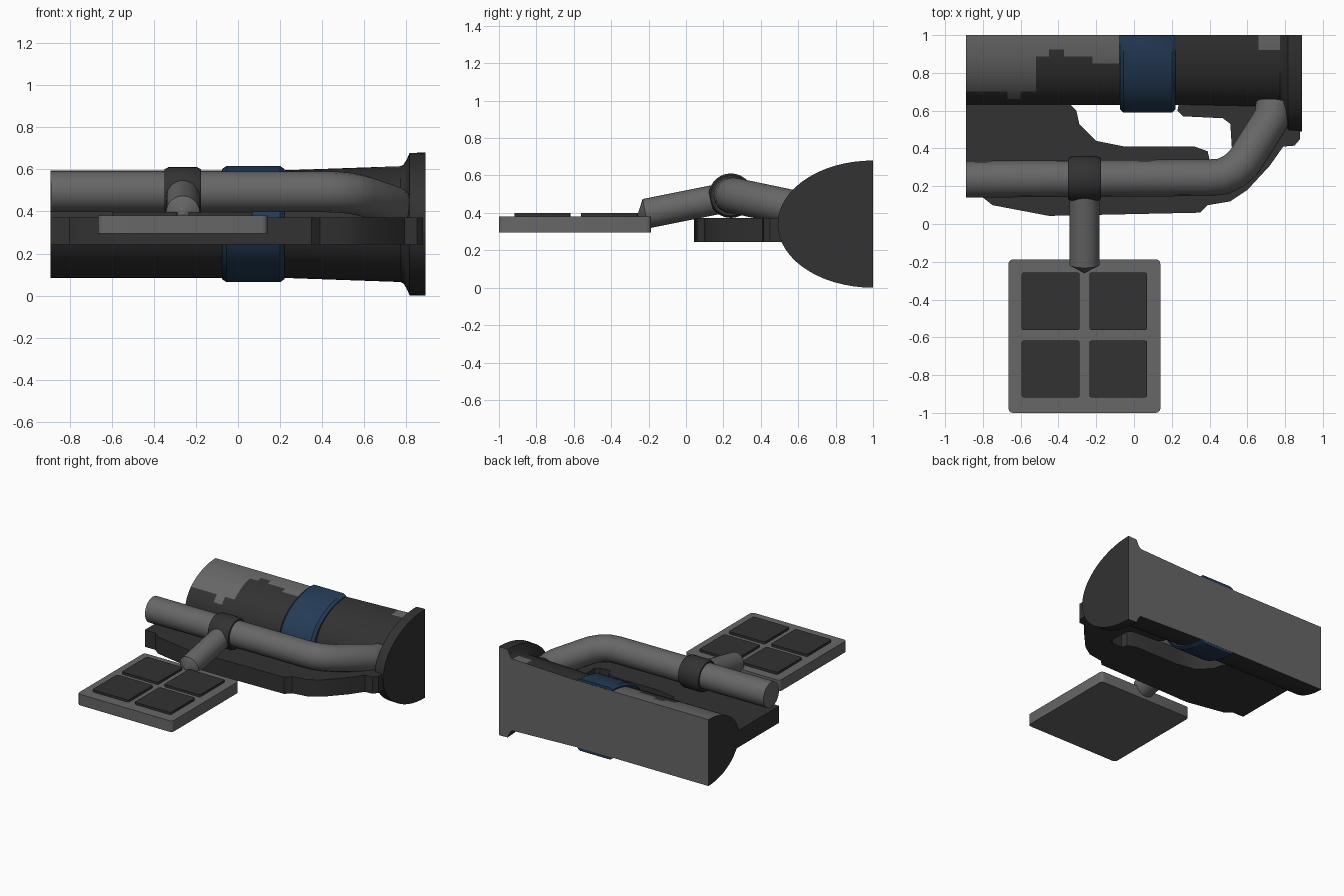
import bpy, bmesh, math
from mathutils import Vector

if "Cube" in bpy.data.objects:
    bpy.data.objects.remove(bpy.data.objects["Cube"])


def material(name, rgb):
    m = bpy.data.materials.new(name)
    m.diffuse_color = (*rgb, 1)
    m.use_nodes = True
    m.node_tree.nodes["Principled BSDF"].inputs["Base Color"].default_value = m.diffuse_color
    return m


GREY = material("mid grey", (0.135, 0.135, 0.135))
DARK = material("dark grey", (0.032, 0.032, 0.032))
BLUE = material("navy blue", (0.018, 0.045, 0.095))


def finish(name, bm, mats, smooth=True):
    bmesh.ops.recalc_face_normals(bm, faces=bm.faces)
    me = bpy.data.meshes.new(name)
    bm.to_mesh(me)
    bm.free()
    ob = bpy.data.objects.new(name, me)
    bpy.context.collection.objects.link(ob)
    for m in mats:
        me.materials.append(m)
    if smooth:
        bpy.ops.object.select_all(action='DESELECT')
        ob.select_set(True)
        bpy.context.view_layer.objects.active = ob
        bpy.ops.object.shade_smooth_by_angle(angle=math.radians(35))
    return ob


def half_round(name, rings, mats, back=1.0, rule=None, n=30):
    """Half-elliptic sections (x, depth, half height) lofted along x, flat at the back."""
    bm = bmesh.new()
    rows = []
    for x, ry, rz in rings:
        rows.append([bm.verts.new((x, back - ry * math.sin(math.pi * i / n),
                                   0.34 + rz * math.cos(math.pi * i / n)))
                     for i in range(n + 1)])
    for a, b in zip(rows, rows[1:]):
        xm = (a[0].co.x + b[0].co.x) / 2
        for i in range(n):
            f = bm.faces.new((a[i], a[i + 1], b[i + 1], b[i]))
            if rule:
                f.material_index = rule(xm, (i + 0.5) * 180 / n)
        bm.faces.new((a[0], b[0], b[n], a[n])).material_index = 1 if rule else 0
    bm.faces.new(rows[0])
    bm.faces.new(rows[-1])
    return finish(name, bm, mats)


# Stepped grey patches: (x start, x end, degrees down from the top edge)
PATCHES = [(-0.89, -0.67, 54), (-0.67, -0.60, 66), (-0.60, -0.52, 54), (-0.52, -0.45, 18),
           (-0.45, -0.37, 12), (-0.37, -0.22, 18), (-0.22, -0.08, 24), (0.66, 0.78, 12)]


def patch_rule(x, deg):
    return int(any(a < x < b and deg < d for a, b, d in PATCHES))


# Half-cylinder body
xs = [-0.89, -0.67, -0.60, -0.52, -0.45, -0.37, -0.22, -0.08, 0.2, 0.45, 0.66, 0.78]
half_round("body", [(x, 0.37 + 0.02 * max(0, x - 0.2), 0.255 + 0.035 * max(0, x - 0.2))
                    for x in xs], [DARK, GREY], rule=patch_rule)

# Flared end flange
half_round("end_flange", [(0.77, 0.38, 0.273), (0.787, 0.395, 0.283), (0.803, 0.45, 0.31),
                          (0.815, 0.505, 0.338), (0.89, 0.51, 0.34)],
           [DARK, GREY], rule=lambda x, d: 0)

# Blue band with chamfered edges
half_round("band", [(-0.075, 0.365, 0.25), (-0.075, 0.39, 0.262), (-0.055, 0.41, 0.276),
                    (0.2, 0.41, 0.276), (0.22, 0.39, 0.262), (0.22, 0.365, 0.25)],
           [BLUE], back=0.999)

# Support plate with an open notch behind the rail
outline = [(-0.89, 0.14), (-0.8, 0.14), (-0.75, 0.1), (-0.45, 0.043), (0.35, 0.06), (0.39, 0.1),
           (0.51, 0.12), (0.6, 0.18), (0.72, 0.31), (0.79, 0.41), (0.85, 0.415), (0.88, 0.45),
           (0.88, 0.7), (0.25, 0.7), (0.23, 0.6), (0.26, 0.57), (0.47, 0.56), (0.51, 0.53),
           (0.52, 0.37), (0.49, 0.345), (0.4, 0.34), (0.39, 0.385), (0.32, 0.41), (-0.05, 0.41),
           (-0.2, 0.44), (-0.29, 0.53), (-0.305, 0.6), (-0.34, 0.635), (-0.34, 0.7), (-0.89, 0.7)]


def slab(name, pts, z0, z1, mat):
    bm = bmesh.new()
    f = bm.faces.new([bm.verts.new((x, y, z0)) for x, y in pts])
    ext = bmesh.ops.extrude_face_region(bm, geom=[f], use_keep_orig=True)
    bmesh.ops.translate(bm, vec=(0, 0, z1 - z0),
                        verts=[v for v in ext["geom"] if isinstance(v, bmesh.types.BMVert)])
    return finish(name, bm, [mat])


slab("support_plate", outline, 0.243, 0.372, DARK)


def rounded_box(name, x0, x1, y0, y1, z0, z1, r, mat):
    pts = []
    for k, (cx, cy) in enumerate([(x1 - r, y1 - r), (x0 + r, y1 - r),
                                  (x0 + r, y0 + r), (x1 - r, y0 + r)]):
        for j in range(4):
            t = math.pi / 2 * (k + j / 3)
            pts.append((cx + r * math.cos(t), cy + r * math.sin(t)))
    return slab(name, pts, z0, z1, mat)


# Panel with four pads
rounded_box("panel", -0.665, 0.14, -1.0, -0.187, 0.295, 0.38, 0.025, GREY)
for i, (x0, x1) in enumerate([(-0.595, -0.288), (-0.236, 0.07)]):
    for j, (y0, y1) in enumerate([(-0.918, -0.617), (-0.562, -0.257)]):
        rounded_box(f"pad_{i}{j}", x0, x1, y0, y1, 0.37, 0.398, 0.012, DARK)


def lathe(name, start, end, profile, mat, n=28):
    """Revolve (distance, radius) points around the line from start to end."""
    start, end = Vector(start), Vector(end)
    d = (end - start).normalized()
    q = d.to_track_quat('Z', 'Y')
    bm = bmesh.new()
    rows = [[bm.verts.new(start + q @ Vector((r * math.cos(2 * math.pi * i / n),
                                              r * math.sin(2 * math.pi * i / n), h)))
             for i in range(n)] for h, r in profile]
    for a, b in zip(rows, rows[1:]):
        for i in range(n):
            k = (i + 1) % n
            bm.faces.new((a[i], a[k], b[k], b[i]))
    bm.faces.new(rows[0])
    bm.faces.new(rows[-1])
    return finish(name, bm, [mat])


# Arm with pointed tip, and clamp around the rail
lathe("arm", (-0.262, 0.22, 0.483), (-0.262, -0.26, 0.387),
      [(0, 0.08), (0.445, 0.08), (0.487, 0.004)], GREY)
lathe("clamp", (-0.35, 0.24, 0.492), (-0.175, 0.24, 0.492),
      [(0, 0.095), (0, 0.108), (0.02, 0.119), (0.155, 0.119), (0.175, 0.108), (0.175, 0.095)], DARK)

# Bent rail
path = [(-0.89, 0.237, 0.494), (0.4, 0.245, 0.494), (0.47, 0.252, 0.492), (0.53, 0.28, 0.487),
        (0.58, 0.325, 0.478), (0.66, 0.45, 0.452), (0.72, 0.545, 0.432), (0.735, 0.58, 0.424),
        (0.74, 0.64, 0.41)]
cu = bpy.data.curves.new("rail", 'CURVE')
cu.dimensions = '3D'
cu.bevel_depth = 0.097
cu.bevel_resolution = 6
cu.use_fill_caps = True
sp = cu.splines.new('POLY')
sp.points.add(len(path) - 1)
for p, c in zip(sp.points, path):
    p.co = (*c, 1)
rail = bpy.data.objects.new("rail", cu)
bpy.context.collection.objects.link(rail)
cu.materials.append(GREY)
bpy.ops.object.select_all(action='DESELECT')
rail.select_set(True)
bpy.context.view_layer.objects.active = rail
bpy.ops.object.convert(target='MESH')
bpy.ops.object.shade_smooth_by_angle(angle=math.radians(40))
